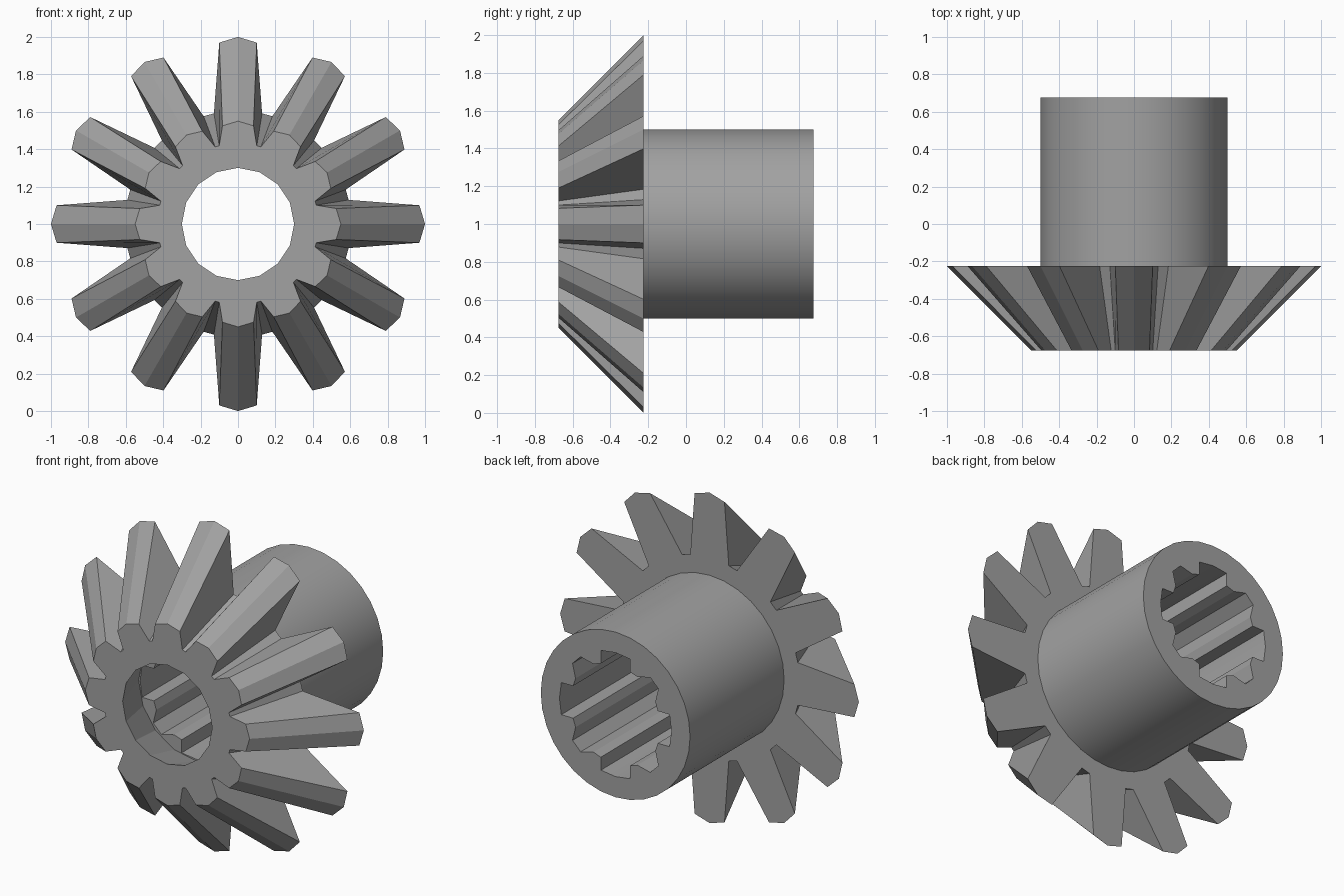
import bpy
import bmesh
from math import sin, cos, radians, pi

cube = bpy.data.objects.get("Cube")
if cube:
    bpy.data.objects.remove(cube, do_unlink=True)

grey = bpy.data.materials.new("mid_grey")
grey.use_nodes = True
colour = (0.36, 0.36, 0.36, 1)
grey.diffuse_color = colour
grey.node_tree.nodes["Principled BSDF"].inputs["Base Color"].default_value = colour

TEETH = 12
FRONT, BACK, END = -0.675, -0.225, 0.675


def polar(r, degrees):
    """Point in the gear plane, measured clockwise from the top."""
    return r * sin(radians(degrees)), r * cos(radians(degrees))


def circle(r, sides):
    return [polar(r, 360 * i / sides) for i in range(sides)]


def tooth_ring(tip, shoulder, half_width, root, root_angle):
    """Outline of all teeth at one depth."""
    one = [polar(root, -root_angle), (-half_width, shoulder), (0, tip),
           (half_width, shoulder), polar(root, root_angle)]
    points = []
    for i in range(TEETH):
        a = 2 * pi * i / TEETH
        points += [(x * cos(a) + z * sin(a), z * cos(a) - x * sin(a)) for x, z in one]
    return points


def spline_ring():
    """Axle hole with a pair of small teeth beside each arm."""
    half = [(0.375, 0), (0.375, 15), (0.30, 19), (0.305, 29), (0.37, 39)]
    quarter = half + [(r, 90 - a) for r, a in reversed(half[1:])]
    return [polar(r, a + 90 * q) for q in range(4) for r, a in quarter]


def ring_solid(name, outer, inner, y0, y1):
    """Closed solid between outer and inner outlines, each (near, far)."""
    bm = bmesh.new()
    caps = ([], [])
    for near, far in (outer, inner):
        loops = []
        for cap, outline, y in ((caps[0], near, y0), (caps[1], far, y1)):
            verts = [bm.verts.new((x, y, z + 1)) for x, z in outline]
            cap += [bm.edges.new((v, verts[i - 1])) for i, v in enumerate(verts)]
            loops.append(verts)
        a, b = loops
        for i in range(len(a)):
            bm.faces.new((a[i - 1], a[i], b[i], b[i - 1]))
    for cap, y in zip(caps, (-1, 1)):
        bmesh.ops.triangle_fill(bm, use_beauty=True, edges=cap, normal=(0, y, 0))
    bmesh.ops.recalc_face_normals(bm, faces=bm.faces[:])
    mesh = bpy.data.meshes.new(name)
    bm.to_mesh(mesh)
    bm.free()
    mesh.materials.append(grey)
    obj = bpy.data.objects.new(name, mesh)
    bpy.context.collection.objects.link(obj)
    return obj


# Bevelled crown with twelve tapering teeth and a flared bore
ring_solid("gear_crown",
           (tooth_ring(0.55, 0.525, 0.083, 0.43, 13.5),
            tooth_ring(1.0, 0.97, 0.1, 0.605, 12.3)),
           (circle(0.3, 16), circle(0.44, 16)), FRONT, BACK)

# Round sleeve with the toothed axle hole, seated inside the crown
hub = ring_solid("hub_sleeve", (circle(0.5, 32),) * 2, (spline_ring(),) * 2, -0.4, END)
bpy.ops.object.select_all(action="DESELECT")
hub.select_set(True)
bpy.context.view_layer.objects.active = hub
bpy.ops.object.shade_smooth_by_angle(angle=radians(25))
